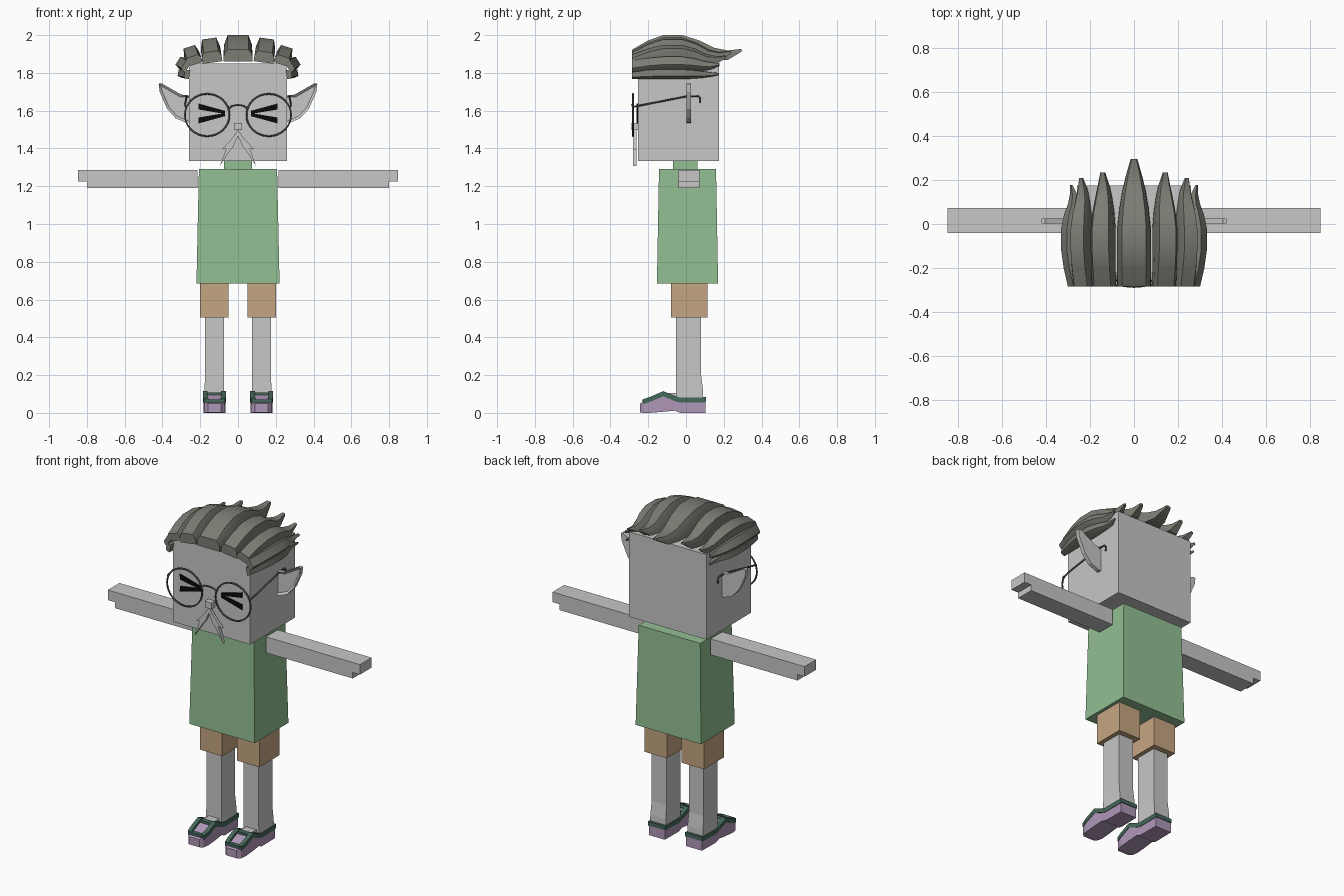
import bpy, bmesh, math
from mathutils import Vector

cube = bpy.data.objects.get("Cube")
if cube:
    bpy.data.objects.remove(cube, do_unlink=True)


def material(name, r, g, b):
    m = bpy.data.materials.new(name)
    m.use_nodes = True
    m.diffuse_color = (r, g, b, 1)
    m.node_tree.nodes["Principled BSDF"].inputs["Base Color"].default_value = (r, g, b, 1)
    return m


SKIN = material("pale_grey_skin", .57, .57, .57)
SHIRT = material("green_cloth", .29, .52, .29)
SHORTS = material("tan_cloth", .56, .38, .22)
SHOE = material("lilac_leather", .43, .31, .48)
TRIM = material("dark_teal_trim", .06, .14, .105)
HAIR = material("grey_hair", .2, .205, .175)
METAL = material("dark_metal", .08, .08, .08)
BLACK = material("black", .003, .003, .003)


def finish(name, bm, mat, smooth=False):
    bmesh.ops.recalc_face_normals(bm, faces=bm.faces[:])
    me = bpy.data.meshes.new(name)
    bm.to_mesh(me)
    bm.free()
    me.materials.append(mat)
    ob = bpy.data.objects.new(name, me)
    bpy.context.collection.objects.link(ob)
    if smooth:
        bpy.ops.object.select_all(action='DESELECT')
        ob.select_set(True)
        bpy.context.view_layer.objects.active = ob
        bpy.ops.object.shade_smooth_by_angle(angle=math.radians(30))
    return ob


def loft(name, rings, mat, smooth=False):
    """Skin a row of equal rings and cap both ends."""
    bm = bmesh.new()
    rows = [[bm.verts.new(p) for p in ring] for ring in rings]
    n = len(rows[0])
    for a, b in zip(rows, rows[1:]):
        for i in range(n):
            j = (i + 1) % n
            bm.faces.new((a[i], a[j], b[j], b[i]))
    bm.faces.new(rows[0])
    bm.faces.new(rows[-1])
    return finish(name, bm, mat, smooth)


def rect(x0, x1, y0, y1, z):
    return [(x0, y0, z), (x1, y0, z), (x1, y1, z), (x0, y1, z)]


def box(name, x0, x1, y0, y1, z0, z1, mat):
    return loft(name, [rect(x0, x1, y0, y1, z0), rect(x0, x1, y0, y1, z1)], mat)


def plate(name, outline, y0, y1, mat):
    """Extrude an x-z outline from y0 to y1."""
    return loft(name, [[(x, y, z) for x, z in outline] for y in (y0, y1)], mat)


def tube(name, points, radius, mat, cyclic=False):
    cu = bpy.data.curves.new(name, 'CURVE')
    cu.dimensions = '3D'
    cu.bevel_depth = radius
    cu.bevel_resolution = 1
    cu.use_fill_caps = True
    sp = cu.splines.new('POLY')
    sp.points.add(len(points) - 1)
    for p, co in zip(sp.points, points):
        p.co = (*co, 1)
    sp.use_cyclic_u = cyclic
    cu.materials.append(mat)
    ob = bpy.data.objects.new(name, cu)
    bpy.context.collection.objects.link(ob)
    bpy.ops.object.select_all(action='DESELECT')
    ob.select_set(True)
    bpy.context.view_layer.objects.active = ob
    bpy.ops.object.convert(target='MESH')


# Lengthwise hair profile: y, width factor, inner and outer height factors
LOCK = [(-.285, 1, 0, .45), (-.2, 1, .03, .8), (-.12, 1, .05, 1), (-.02, 1, .05, 1),
        (.07, .88, .05, .8), (.15, .7, .04, .52), (.22, .48, .06, .42), (.295, .2, .38, .48)]


def hair_lock(name, x, z, tilt, half, height, tip):
    a = math.radians(tilt)
    across = Vector((math.cos(a), 0, -math.sin(a)))
    out = Vector((math.sin(a), 0, math.cos(a)))
    rings = []
    for y, w, low, high in LOCK:
        if y > 0:
            y *= tip / .295
        base = Vector((x, y, z))
        mid = low + (high - low) * .6
        section = ((-1, low), (1, low), (.97, mid), (.72, high), (-.72, high), (-.97, mid))
        rings.append([base + across * (u * w * half) + out * (v * height) for u, v in section])
    loft(name, rings, HAIR, True)


# Head, neck and shirt
box("head", -.26, .26, -.254, .175, 1.333, 1.85, SKIN)
box("neck", -.075, .075, -.07, .06, 1.27, 1.333, SHIRT)
loft("shirt", [rect(-.22, .22, -.154, .17, .685), rect(-.207, .207, -.143, .159, 1.29)], SHIRT)

# Nose and glasses bridge
box("nose", -.022, .022, -.288, -.25, 1.497, 1.535, SKIN)
tube("glasses_bridge", [(-.05, -.28, 1.61), (-.03, -.283, 1.626), (0, -.285, 1.631),
                        (.03, -.283, 1.626), (.05, -.28, 1.61)], .005, METAL)
hair_lock("hair_middle", 0, 1.86, 0, .077, .14, .295)

EAR = [(.25, 1.68), (.30, 1.685), (.405, 1.745), (.42, 1.742), (.415, 1.70),
       (.375, 1.61), (.33, 1.56), (.28, 1.538), (.25, 1.535)]
MOUSTACHE = [(0, 1.5), (.03, 1.455), (.085, 1.395), (.062, 1.4), (.096, 1.307),
             (.045, 1.385), (.025, 1.41), (0, 1.465)]
# Shoe profile: y, half width, sole height, top height
SHOE_ROWS = [(-.243, .035, .003, .05), (-.225, .052, 0, .058), (-.19, .058, 0, .07),
             (-.12, .058, .006, .1), (-.06, .056, .012, .075), (-.03, .056, 0, .066),
             (.102, .054, 0, .068)]

for side, s in (("left", 1), ("right", -1)):
    def sx(points):
        return [(s * p[0], *p[1:]) for p in points]

    # Hair locks
    hair_lock("hair_upper_" + side, s * .135, 1.855, s * 8, .053, .128, .235)
    hair_lock("hair_outer_" + side, s * .228, 1.845, s * 18, .043, .098, .21)
    hair_lock("hair_temple_" + side, s * .262, 1.83, s * 58, .034, .066, .178)
    hair_lock("hair_side_" + side, s * .256, 1.79, s * 80, .024, .062, .175)

    # Ear with a raised rim around a recessed front
    bm = bmesh.new()
    front = bm.faces.new([bm.verts.new((x, .002, z)) for x, z in sx(EAR)])
    back = bmesh.ops.extrude_face_region(bm, geom=[front], use_keep_orig=True)
    bmesh.ops.translate(bm, vec=(0, .024, 0),
                        verts=[v for v in back["geom"] if isinstance(v, bmesh.types.BMVert)])
    bmesh.ops.recalc_face_normals(bm, faces=bm.faces[:])
    faces = [f for f in bm.faces if f.normal.y < -.9]
    bmesh.ops.inset_region(bm, faces=faces, thickness=.014, depth=-.012)
    finish("ear_" + side, bm, SKIN)

    # Glasses
    ring = [(s * .163 + .118 * math.cos(t * math.pi / 16), -.28,
             1.577 + .112 * math.sin(t * math.pi / 16)) for t in range(32)]
    tube("glasses_rim_" + side, ring, .005, METAL, True)
    tube("glasses_temple_" + side,
         sx([(.278, -.28, 1.62), (.28, -.2, 1.636), (.272, .01, 1.677), (.268, .065, 1.677),
             (.268, .076, 1.665), (.268, .076, 1.64)]), .005, METAL)

    # Squeezed eye strokes
    for part, z, tip in (("upper", 1.622, 1.594), ("lower", 1.548, 1.576)):
        d = .016 if part == "upper" else -.016
        plate("eye_" + part + "_" + side,
              sx([(.208, z - d), (.21, z + d), (.07, tip + d * .35), (.07, tip - d * .7)]),
              -.261, -.252, BLACK)

    # Moustache half
    plate("moustache_" + side, sx(MOUSTACHE), -.28, -.262, SKIN)

    # Arm with a shorter stepped hand tip
    arm = [(.215, 1.19), (.8, 1.19), (.8, 1.226), (.848, 1.226), (.848, 1.287), (.215, 1.287)]
    plate("arm_" + side, sx(arm), -.04, .072, SKIN)

    # Shorts and leg
    box("shorts_" + side, s * .05, s * .2, -.08, .113, .505, .7, SHORTS)
    loft("leg_" + side, [rect(s * .072, s * .178, -.053, .092, .06),
                         rect(s * .073, s * .177, -.053, .09, .12),
                         rect(s * .075, s * .175, -.053, .08, .2),
                         rect(s * .075, s * .175, -.053, .08, .52)], SKIN)
    box("foot_" + side, s * .09, s * .16, -.11, -.04, .06, .104, SKIN)

    # Shoe body with rails, heel band and straps
    c = s * .125
    loft("shoe_" + side, [[(c - w, y, lo), (c + w, y, lo), (c + w, y, hi), (c - w, y, hi)]
                          for y, w, lo, hi in SHOE_ROWS], SHOE)
    for edge, e in (("inner", -s), ("outer", s)):
        rows = []
        for y, w, lo, hi in SHOE_ROWS[1:]:
            a, b = c + e * (w - .022), c + e * (w + .003)
            rows.append([(a, y, hi - .012), (b, y, hi - .012), (b, y, hi + .015), (a, y, hi + .015)])
        loft("shoe_rail_" + edge + "_" + side, rows, TRIM)
    box("shoe_heel_band_" + side, c - .057, c + .057, .088, .106, .06, .084, TRIM)
    box("shoe_strap_" + side, c - .05, c + .05, -.135, -.105, .09, .108, TRIM)
    box("shoe_toe_band_" + side, c - .045, c + .045, -.23, -.205, .05, .072, TRIM)
